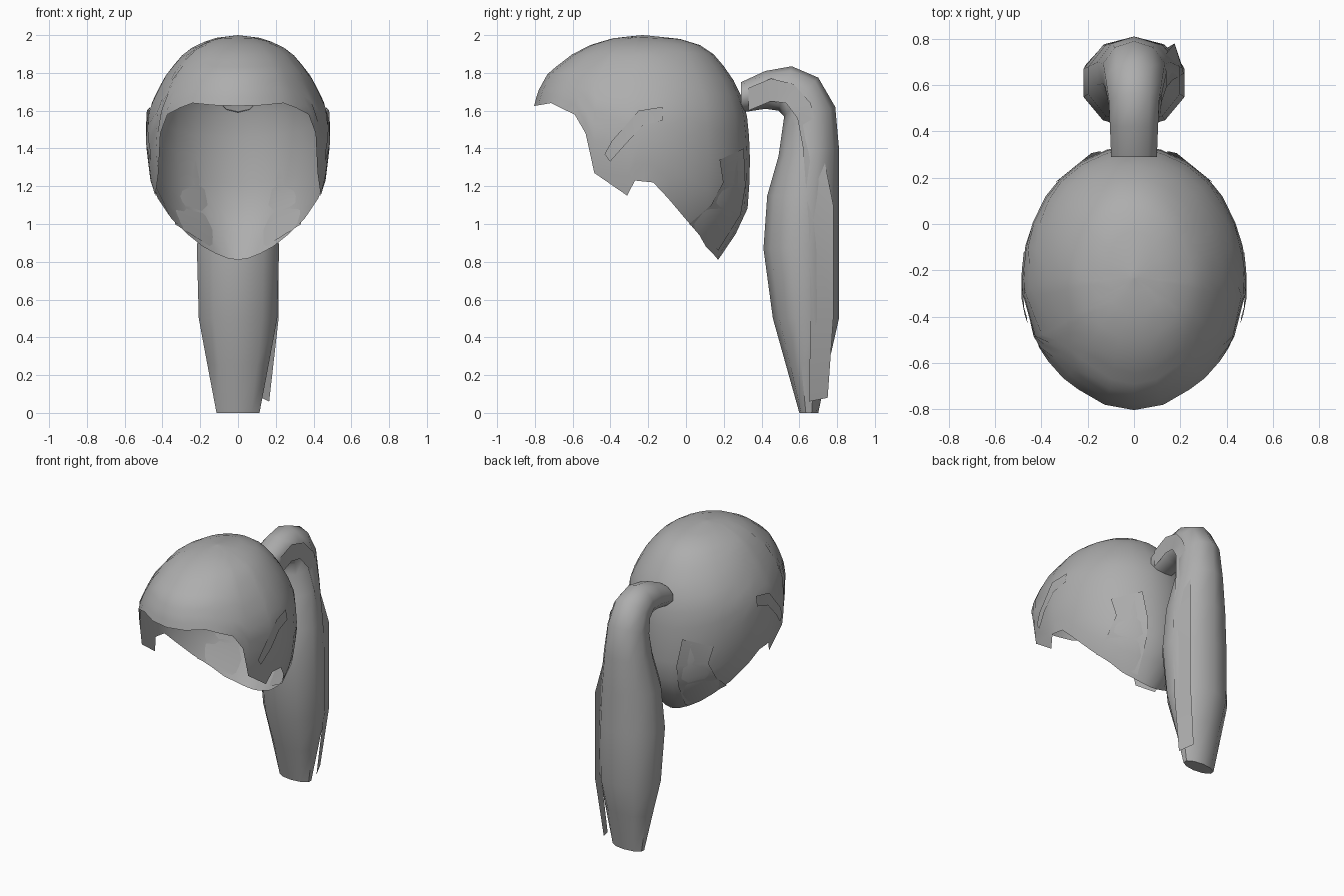
import bpy, math

if "Cube" in bpy.data.objects:
    bpy.data.objects.remove(bpy.data.objects["Cube"])

grey = bpy.data.materials.new("hair_grey")
grey.diffuse_color = (0.42, 0.42, 0.42, 1)
grey.use_nodes = True
grey.node_tree.nodes["Principled BSDF"].inputs["Base Color"].default_value = grey.diffuse_color

CY = -0.23  # centre of the head in y
# height, half width, front y, back y
LEVELS = [(0.81, .22, -.81, .17), (0.95, .34, -.81, .265), (1.07, .415, -.81, .325),
          (1.2, .46, -.81, .335), (1.4, .485, -.81, .34), (1.6, .475, -.81, .32),
          (1.7, .43, -.785, .285), (1.8, .375, -.73, .23), (1.9, .29, -.6, .145),
          (1.95, .22, -.5, .07), (1.985, .12, -.38, -.05), (2.0, 0, CY, CY)]
# cosine of the angle round the head (-1 front, 1 back), height of the hairline
HAIRLINE = [(-1, 1.625), (-.85, 1.64), (-.62, 1.58), (-.52, 1.48), (-.44, 1.27),
            (-.14, 1.15), (-.07, 1.23), (.1, 1.22), (.42, 1.03), (.75, .88), (1, .81)]


def lookup(table, v):
    v = min(max(v, table[0][0]), table[-1][0])
    for p, q in zip(table, table[1:]):
        if v <= q[0]:
            t = (v - p[0]) / (q[0] - p[0])
            return [a + (b - a) * t for a, b in zip(p[1:], q[1:])]


def scalp(deg, z, off=0.0):
    """Point on the head; 0 degrees is the back, 90 is +x."""
    w, yf, yb = lookup(LEVELS, z)
    a = math.radians(deg)
    c, s = math.cos(a), math.sin(a)
    depth = (yb - CY) if c > 0 else (CY - yf)
    return ((w + off) * s, CY + (depth + off) * c, z)


def make(name, verts, faces, angle=50):
    me = bpy.data.meshes.new(name)
    me.from_pydata(verts, [], faces)
    me.materials.append(grey)
    ob = bpy.data.objects.new(name, me)
    bpy.context.collection.objects.link(ob)
    bpy.ops.object.select_all(action='DESELECT')
    bpy.context.view_layer.objects.active = ob
    ob.select_set(True)
    bpy.ops.object.mode_set(mode='EDIT')
    bpy.ops.mesh.select_all(action='SELECT')
    bpy.ops.mesh.normals_make_consistent(inside=False)
    bpy.ops.object.mode_set(mode='OBJECT')
    bpy.ops.object.shade_smooth_by_angle(angle=math.radians(angle))
    return ob


def grid_faces(rows, cols, closed):
    return [(r * cols + c, r * cols + (c + 1) % cols,
             (r + 1) * cols + (c + 1) % cols, (r + 1) * cols + c)
            for r in range(rows - 1) for c in range(cols if closed else cols - 1)]


# hair cap: open shell from the crown down to the hairline
angles = sorted(s * math.degrees(math.acos(h[0])) for h in HAIRLINE for s in (1, -1)
                if not (s < 0 and abs(h[0]) == 1))
extra = [s * d for s in (1, -1) for d in (14, 28, 52, 76, 91, 139, 164)]
angles = sorted(angles + extra)
ROWS = 14
verts = []
for r in range(ROWS):
    t = (r + 0.6) / (ROWS - 0.4)
    for d in angles:
        rim = lookup(HAIRLINE, math.cos(math.radians(d)))[0]
        # rows follow an arc so they bunch up near the crown
        verts.append(scalp(d, rim + (2 - rim) * math.cos(t * math.pi / 2)))
n = len(angles)
faces = grid_faces(ROWS, n, True)
verts.append((0, CY, 2.0))
faces += [(len(verts) - 1, (c + 1) % n, c) for c in range(n)]
make("hair_cap", verts, faces)


# loose locks lying on the cap, mirrored to both sides
def lock(name, edge_a, edge_b, off):
    for side, s in (("right", 1), ("left", -1)):
        pts = [scalp(s * d, z, off) for edge in (edge_a, edge_b) for d, z in edge]
        make(f"{name}_{side}", pts, grid_faces(2, len(edge_a), False))


lock("temple_lock", [(79, 1.62), (92, 1.60), (106, 1.44), (110, 1.37)],
     [(79, 1.55), (90, 1.52), (99, 1.42), (107, 1.33)], 0.008)
lock("nape_lock", [(22, 1.40), (18, 1.2), (20, 1.05), (25, 0.86)],
     [(45, 1.34), (42, 1.22), (50, 1.10), (62, 1.0)], 0.008)

# ponytail: inner (y, z), outer (y, z), half width
TAIL = [(.29, 1.59, .29, 1.75, .10), (.42, 1.61, .42, 1.81, .105), (.49, 1.60, .56, 1.835, .11),
        (.52, 1.57, .70, 1.775, .125), (.51, 1.5, .79, 1.62, .135), (.49, 1.36, .81, 1.4, .16),
        (.43, 1.15, .81, 1.15, .20), (.41, .87, .81, .87, .22), (.46, .5, .81, .5, .21),
        (.53, .25, .76, .28, .165), (.6, 0, .7, 0, .115)]
SIDES = 10
verts = []
for iy, iz, oy, oz, w in TAIL:
    for k in range(SIDES):
        a = 2 * math.pi * k / SIDES
        t = 0.5 + 0.5 * math.cos(a)
        verts.append((w * math.sin(a) * 1.04, iy + (oy - iy) * t, iz + (oz - iz) * t))
faces = grid_faces(len(TAIL), SIDES, True)
faces.append(tuple(range((len(TAIL) - 1) * SIDES, len(TAIL) * SIDES)))
make("ponytail", verts, faces)

# flat strand hanging along the right side of the ponytail
STRAND = [(.33, 1.60, .33, 1.72, .105), (.45, 1.65, .45, 1.77, .11), (.53, 1.64, .57, 1.74, .12),
          (.59, 1.56, .66, 1.64, .14), (.62, 1.4, .72, 1.4, .165), (.65, 1.0, .78, 1.1, .215),
          (.66, .5, .78, .5, .215), (.65, .06, .75, .08, .165)]
verts = []
for iy, iz, oy, oz, x in STRAND:
    verts += [(x, iy, iz), (x - (0.04 if iz < 1.5 else 0), oy, oz)]
make("side_strand", verts, grid_faces(len(STRAND), 2, False))
